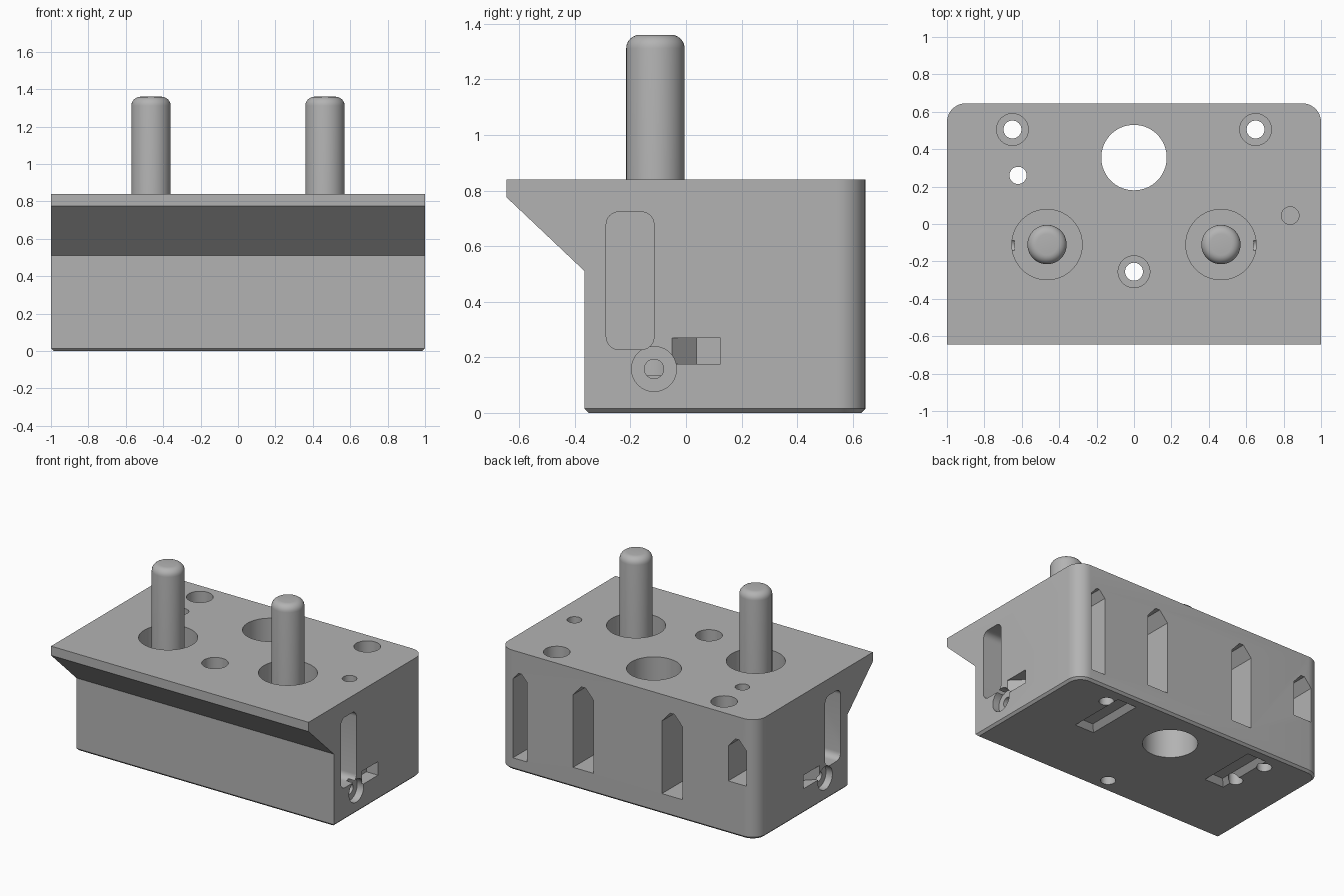
import bpy, bmesh, math
from mathutils import Matrix, Vector

cube = bpy.data.objects.get("Cube")
if cube:
    bpy.data.objects.remove(cube, do_unlink=True)

grey = bpy.data.materials.new("grey_plastic")
grey.use_nodes = True
COLOR = (0.45, 0.45, 0.45, 1)
grey.diffuse_color = COLOR
grey.node_tree.nodes["Principled BSDF"].inputs["Base Color"].default_value = COLOR


def make(name, bm):
    bmesh.ops.recalc_face_normals(bm, faces=bm.faces)
    mesh = bpy.data.meshes.new(name)
    bm.to_mesh(mesh)
    bm.free()
    mesh.materials.append(grey)
    obj = bpy.data.objects.new(name, mesh)
    bpy.context.collection.objects.link(obj)
    return obj


def prism(points, offset):
    """Closed solid from a flat outline swept along offset."""
    bm = bmesh.new()
    face = bm.faces.new([bm.verts.new(p) for p in points])
    out = bmesh.ops.extrude_face_region(bm, geom=[face])
    verts = [g for g in out["geom"] if isinstance(g, bmesh.types.BMVert)]
    bmesh.ops.translate(bm, verts=verts, vec=offset)
    bmesh.ops.recalc_face_normals(bm, faces=bm.faces)
    return bm


def rod(start, end, radius, segments=48):
    a, b = Vector(start), Vector(end)
    bm = bmesh.new()
    turn = (b - a).to_track_quat("Z", "Y").to_matrix().to_4x4()
    bmesh.ops.create_cone(bm, cap_ends=True, segments=segments, radius1=radius, radius2=radius,
                          depth=(b - a).length, matrix=Matrix.Translation((a + b) / 2) @ turn)
    return bm


def smooth(obj):
    bpy.ops.object.select_all(action="DESELECT")
    obj.select_set(True)
    bpy.context.view_layer.objects.active = obj
    bpy.ops.object.shade_smooth_by_angle(angle=math.radians(30))


# Body: side profile swept across, back corners rounded, bottom rim chamfered
TOP, BACK, FRONT = 0.84, 0.645, -0.365
profile = [(FRONT, 0), (FRONT, 0.51), (-BACK, 0.775), (-BACK, TOP), (BACK, TOP), (BACK, 0)]
bm = prism([(-1, y, z) for y, z in profile], (2, 0, 0))
corners = [e for e in bm.edges if all(abs(v.co.y - BACK) < 1e-4 for v in e.verts)
           and abs(e.verts[0].co.z - e.verts[1].co.z) > 0.5]
bmesh.ops.bevel(bm, geom=corners, offset=0.1, segments=10, profile=0.5, affect="EDGES")
rim = [e for e in bm.edges if all(abs(v.co.z) < 1e-4 for v in e.verts)]
bmesh.ops.bevel(bm, geom=rim, offset=0.015, segments=1, affect="EDGES")
body = make("body", bm)

cutters = []


def cut(bm):
    cutters.append(make("cutter", bm))


# Vertical bores: guide pin wells, centre hole, stepped screw holes, small holes
PIN_X, PIN_Y, FLOOR = 0.465, -0.11, 0.135
cut(rod((0, 0.355, -0.1), (0, 0.355, 1), 0.175, 64))
for x, y in ((-0.65, 0.505), (0.65, 0.505), (0, -0.255)):
    cut(rod((x, y, -0.1), (x, y, 1), 0.048, 32))
    cut(rod((x, y, 0.6), (x, y, 1), 0.085, 40))
cut(rod((-0.62, 0.26, -0.1), (-0.62, 0.26, 1), 0.046, 32))
cut(rod((0.835, 0.045, 0.27), (0.835, 0.045, 1), 0.047, 32))

for s in (-1, 1):
    cut(rod((s * PIN_X, PIN_Y, FLOOR), (s * PIN_X, PIN_Y, 1), 0.188, 64))

    # Side screw holes with a wide seat
    cut(rod((s * 0.638, -0.115, 0.158), (s * 1.1, -0.115, 0.158), 0.035, 24))
    cut(rod((s * 0.95, -0.115, 0.158), (s * 1.1, -0.115, 0.158), 0.081, 40))

    # Rounded side window
    bm = prism([(s * 0.8, y, z) for y, z in ((-0.287, 0.228), (-0.115, 0.228),
                                             (-0.115, 0.723), (-0.287, 0.723))], (s * 0.4, 0, 0))
    long_edges = [e for e in bm.edges if abs(e.verts[0].co.x - e.verts[1].co.x) > 0.1]
    bmesh.ops.bevel(bm, geom=long_edges, offset=0.045, segments=6, profile=0.5, affect="EDGES")
    cut(bm)

    # Side slot with a sloping front half
    cut(prism([(s * 1.02, -0.07, 0.175), (s * 0.91, 0.038, 0.175),
               (s * 0.91, 0.125, 0.175), (s * 1.02, 0.125, 0.175)], (0, 0, 0.095)))

    # Tapered recess underneath
    bm = bmesh.new()
    bmesh.ops.create_cube(bm, size=1)
    for v in bm.verts:
        inset = 0.035 if v.co.z > 0 else -0.005
        v.co = (s * 0.535 + v.co.x * (0.15 - 2 * inset),
                0.36 + v.co.y * (0.42 - 2 * inset), 0.035 if v.co.z > 0 else -0.005)
    cut(bm)

# Back windows with pointed tops: centre, half width, bottom, apex, depth
for x, w, low, high, depth in ((0.837, 0.055, 0.085, 0.69, 0.3), (0.345, 0.08, 0.143, 0.725, 0.35),
                               (-0.345, 0.08, 0.143, 0.725, 0.35), (-0.85, 0.07, 0.37, 0.68, 0.25)):
    shoulder = high - w * 0.9
    outline = [(x - w, low), (x + w, low), (x + w, shoulder), (x + w * 0.2, high),
               (x - w * 0.2, high), (x - w, shoulder)]
    cut(prism([(px, BACK + 0.1, pz) for px, pz in outline], (0, -depth - 0.1, 0)))

# Carve the body, then drop the cutters
bpy.context.view_layer.objects.active = body
for c in cutters:
    mod = body.modifiers.new("carve", "BOOLEAN")
    mod.operation, mod.solver, mod.object = "DIFFERENCE", "EXACT", c
    bpy.ops.object.modifier_apply(modifier=mod.name)
for c in cutters:
    bpy.data.objects.remove(c, do_unlink=True)
smooth(body)

# Guide pins with rounded tips
for s, side in ((-1, "right"), (1, "left")):
    bm = rod((s * PIN_X, PIN_Y, FLOOR - 0.02), (s * PIN_X, PIN_Y, 1.36), 0.105)
    tip = [e for e in bm.edges if all(v.co.z > 1.3 for v in e.verts)]
    bmesh.ops.bevel(bm, geom=tip, offset=0.048, segments=6, profile=0.5, affect="EDGES")
    smooth(make("guide_pin_" + side, bm))
